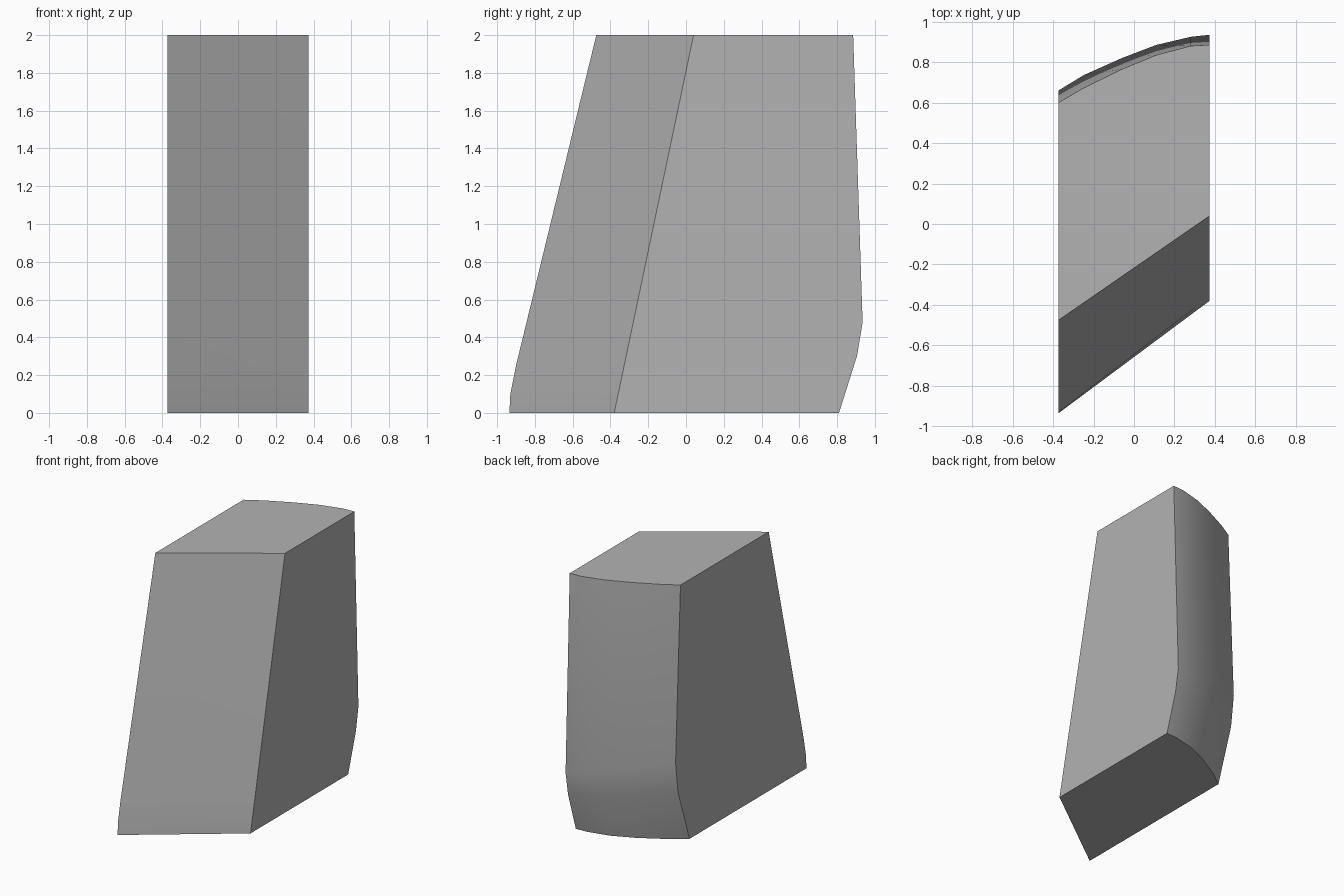
import bpy, bmesh, math

cube = bpy.data.objects.get("Cube")
if cube:
    bpy.data.objects.remove(cube, do_unlink=True)

# One plain material
grey = bpy.data.materials.new("plain grey")
grey.use_nodes = True
colour = (0.45, 0.45, 0.45, 1)
grey.diffuse_color = colour
grey.node_tree.nodes["Principled BSDF"].inputs["Base Color"].default_value = colour

HALF = 0.373
bm = bmesh.new()


def loft(rows):
    """Skin a list of point rows, returning the vertex grid."""
    grid = [[bm.verts.new(p) for p in row] for row in rows]
    for a, b in zip(grid, grid[1:]):
        for i in range(len(a) - 1):
            f = bm.faces.new((a[i], a[i + 1], b[i + 1], b[i]))
            f.smooth = True
    return grid


# Rounded back: rows from bottom to top, each z runs from the -x to the +x side
columns = [-HALF, -0.25, -0.06, 0.11, 0.28, HALF]
belly = [0.66, 0.735, 0.82, 0.885, 0.925, 0.935]
profile = [
    (0, 0, [0.49, 0.58, 0.69, 0.765, 0.805, 0.81]),
    (0.41, 0.30, [y - 0.03 for y in belly]),
    (0.65, 0.48, belly),
    (2, 2, [0.60, 0.672, 0.765, 0.835, 0.88, 0.885]),
]
back = loft([
    [(x, y, z0 + (z1 - z0) * (x + HALF) / (2 * HALF)) for x, y in zip(columns, ys)]
    for z0, z1, ys in profile
])

# Raked front with a slightly tucked lower corner
front = loft([
    [(-HALF, y, z), (HALF, -0.38 + 0.21 * z, z)]
    for y, z in [(-0.935, 0), (-0.93, 0.1), (-0.9, 0.25), (-0.475, 2)]
])

# Flat top, bottom and sides close the block
for end in (0, -1):
    bm.faces.new(front[end] + back[end][::-1])
    bm.faces.new([r[end] for r in front] + [r[end] for r in back[::-1]])

bmesh.ops.recalc_face_normals(bm, faces=bm.faces)
mesh = bpy.data.meshes.new("slanted_block")
bm.to_mesh(mesh)
bm.free()
mesh.materials.append(grey)
block = bpy.data.objects.new("slanted_block", mesh)
bpy.context.collection.objects.link(block)
bpy.context.view_layer.objects.active = block
block.select_set(True)
bpy.ops.object.shade_smooth_by_angle(angle=math.radians(35))
